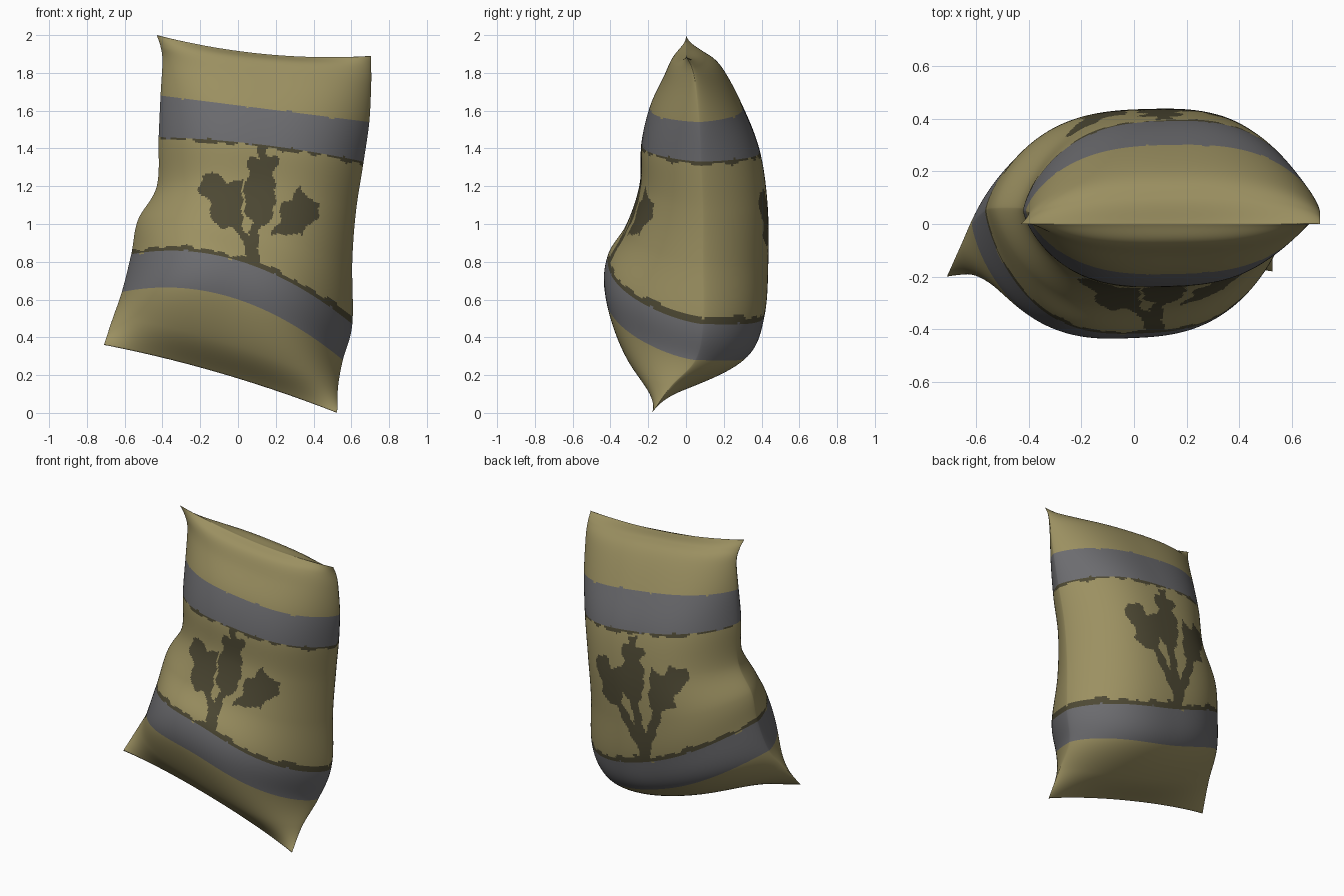
import bpy, bmesh, math
from mathutils import Vector
from mathutils.geometry import intersect_point_line

if "Cube" in bpy.data.objects:
    bpy.data.objects.remove(bpy.data.objects["Cube"])

COLS, ROWS, SPANS = 180, 220, 10

# Side seams from bottom to top (x, y, z)
SEAM_RIGHT = [(-.71, -.2, .36), (-.66, -.09, .51), (-.615, 0, .64), (-.565, .05, .84), (-.53, .06, 1.02),
              (-.43, .06, 1.2), (-.42, .05, 1.46), (-.41, .05, 1.68), (-.40, .04, 1.86),
              (-.41, .02, 1.94), (-.43, 0, 2)]
SEAM_LEFT = [(.525, -.18, 0), (.53, -.08, .14), (.555, .05, .28), (.605, .09, .47), (.605, .09, .8),
             (.625, .09, 1.07), (.665, .08, 1.33), (.695, .07, 1.54), (.705, .05, 1.74),
             (.705, .03, 1.83), (.705, 0, 1.89)]
# Middle lines of the two panels (y, z)
FRONT_MID = [(-.17, .21), (-.33, .37), (-.425, .61), (-.415, .8), (-.315, .98), (-.245, 1.2),
             (-.235, 1.42), (-.19, 1.61), (-.12, 1.76), (-.07, 1.86), (0, 1.9)]
BACK_MID = [(-.17, .21), (.09, .225), (.33, .35), (.415, .55), (.435, .83), (.43, 1.12),
            (.39, 1.39), (.3, 1.62), (.19, 1.82), (.1, 1.885), (0, 1.9)]


def spline(points, v):
    """Smooth curve through evenly spaced points."""
    i = min(int(v), len(points) - 2)
    t = v - i
    b, c = Vector(points[i]), Vector(points[i + 1])
    a = Vector(points[i - 1]) if i else 2 * b - c
    d = Vector(points[i + 2]) if i + 2 < len(points) else 2 * c - b
    return b + .5 * t * ((c - a) + t * ((2 * a - 5 * b + 4 * c - d) + t * (3 * (b - c) + d - a)))


def panel_point(mid_line, s, v):
    r, l = spline(SEAM_RIGHT, v), spline(SEAM_LEFT, v)
    base = r.lerp(l, (s + 1) / 2)
    centre = (r + l) / 2
    mid = spline(mid_line, v)
    puff = max(0, 1 - abs(s) ** 2.8) ** .73
    base.y += (mid[0] - centre.y) * puff
    base.z += (mid[1] - centre.z) * (1 - s * s)
    return base


# Plant emblem outlines (x, z)
BLOOM = [(.04, 1.05), (.03, 1.22), (.07, 1.27), (.04, 1.33), (.06, 1.36), (.11, 1.34), (.1, 1.41), (.16, 1.41),
         (.15, 1.36), (.21, 1.35), (.21, 1.3), (.18, 1.25), (.2, 1.2), (.19, 1.05), (.15, 1), (.08, 1)]
BUD = [(-.21, 1.18), (-.19, 1.26), (-.1, 1.27), (-.06, 1.21), (.02, 1.24), (.025, 1.05), (.02, .98),
       (-.08, .98), (-.15, 1.02), (-.14, 1.1)]
LEAF = [(.16, .93), (.22, 1), (.23, 1.12), (.28, 1.13), (.33, 1.2), (.37, 1.14), (.43, 1.1),
        (.43, 1.03), (.37, 1), (.34, .94), (.25, .95)]


def moved(shape, dx, dz, flip=1):
    return [(flip * x + dx, z + dz) for x, z in shape]


FRONT_SHAPES = [BLOOM, BUD, LEAF]
BACK_SHAPES = [moved(BLOOM, -.02, -.05), moved(BUD, -.05, -.05), moved(BUD, .19, -.09, -1)]
# Stems (x, z, x, z, half width)
FRONT_STEMS = [(.08, .8, .07, .91, .035), (.07, .9, .11, 1.02, .024), (.05, .91, -.02, 1.02, .022)]
BACK_STEMS = [(0, .54, .01, .68, .04), (.01, .66, .09, 1, .03), (0, .64, -.1, .95, .03),
              (.02, .64, .2, .92, .03), (-.06, .57, .07, .57, .02)]


def inside(shape, x, z):
    hit = False
    for (x0, z0), (x1, z1) in zip(shape, shape[1:] + shape[:1]):
        if (z0 > z) != (z1 > z) and x < x0 + (z - z0) * (x1 - x0) / (z1 - z0):
            hit = not hit
    return hit


def on_stem(stem, x, z):
    p, a, b = Vector((x, z, 0)), Vector((*stem[:2], 0)), Vector((*stem[2:4], 0))
    t = intersect_point_line(p, a, b)[1]
    near = a.lerp(b, min(1, max(0, t)))
    return (p - near).length < stem[4]


def wobble(x):
    return (math.sin(9 * x) + math.sin(23 * x + 1) + math.sin(39 * x + 2)) / 3


def paint(c, s, v, shapes, stems):
    """Cloth 0, stripe 1, dark print 2."""
    w = wobble(s)
    if 2 + .02 * w < v < 3 + .03 * w or 6 + .03 * w < v < 7 + .03 * wobble(s + 2):
        return 1
    if 3 <= v < 3.13 + .08 * w or 5.94 + .07 * wobble(s + 1) < v < 6.1:
        return 2
    x = c.x + .006 * math.sin(60 * c.z)
    z = c.z + .006 * math.sin(55 * c.x)
    if 3 < v < 6 and abs(c.x) < .5:
        if any(inside(p, x, z) for p in shapes) or any(on_stem(p, x, z) for p in stems):
            return 2
    return 0


def material(name, colour):
    m = bpy.data.materials.new(name)
    m.use_nodes = True
    m.diffuse_color = (*colour, 1)
    bsdf = m.node_tree.nodes["Principled BSDF"]
    bsdf.inputs["Base Color"].default_value = (*colour, 1)
    bsdf.inputs["Roughness"].default_value = .9
    return m


# Two puffed panels joined at the seams
bm = bmesh.new()
cols = [math.sin(math.pi * (i / COLS - .5)) for i in range(COLS + 1)]
rows = [SPANS * j / ROWS for j in range(ROWS + 1)]
for mid_line, shapes, stems in ((FRONT_MID, FRONT_SHAPES, FRONT_STEMS), (BACK_MID, BACK_SHAPES, BACK_STEMS)):
    grid = [[bm.verts.new(panel_point(mid_line, s, v)) for s in cols] for v in rows]
    for j in range(ROWS):
        for i in range(COLS):
            f = bm.faces.new((grid[j][i], grid[j][i + 1], grid[j + 1][i + 1], grid[j + 1][i]))
            s, v = (cols[i] + cols[i + 1]) / 2, (rows[j] + rows[j + 1]) / 2
            f.material_index = paint(f.calc_center_median(), s, v, shapes, stems)
            f.smooth = True
bmesh.ops.remove_doubles(bm, verts=bm.verts, dist=.00005)
bmesh.ops.recalc_face_normals(bm, faces=bm.faces)
mesh = bpy.data.meshes.new("sack")
bm.to_mesh(mesh)
bm.free()

for name, colour in (("tan cloth", (.33, .28, .12)), ("grey stripe", (.15, .15, .16)),
                     ("dark olive print", (.075, .066, .034))):
    mesh.materials.append(material(name, colour))
sack = bpy.data.objects.new("sack", mesh)
bpy.context.collection.objects.link(sack)
